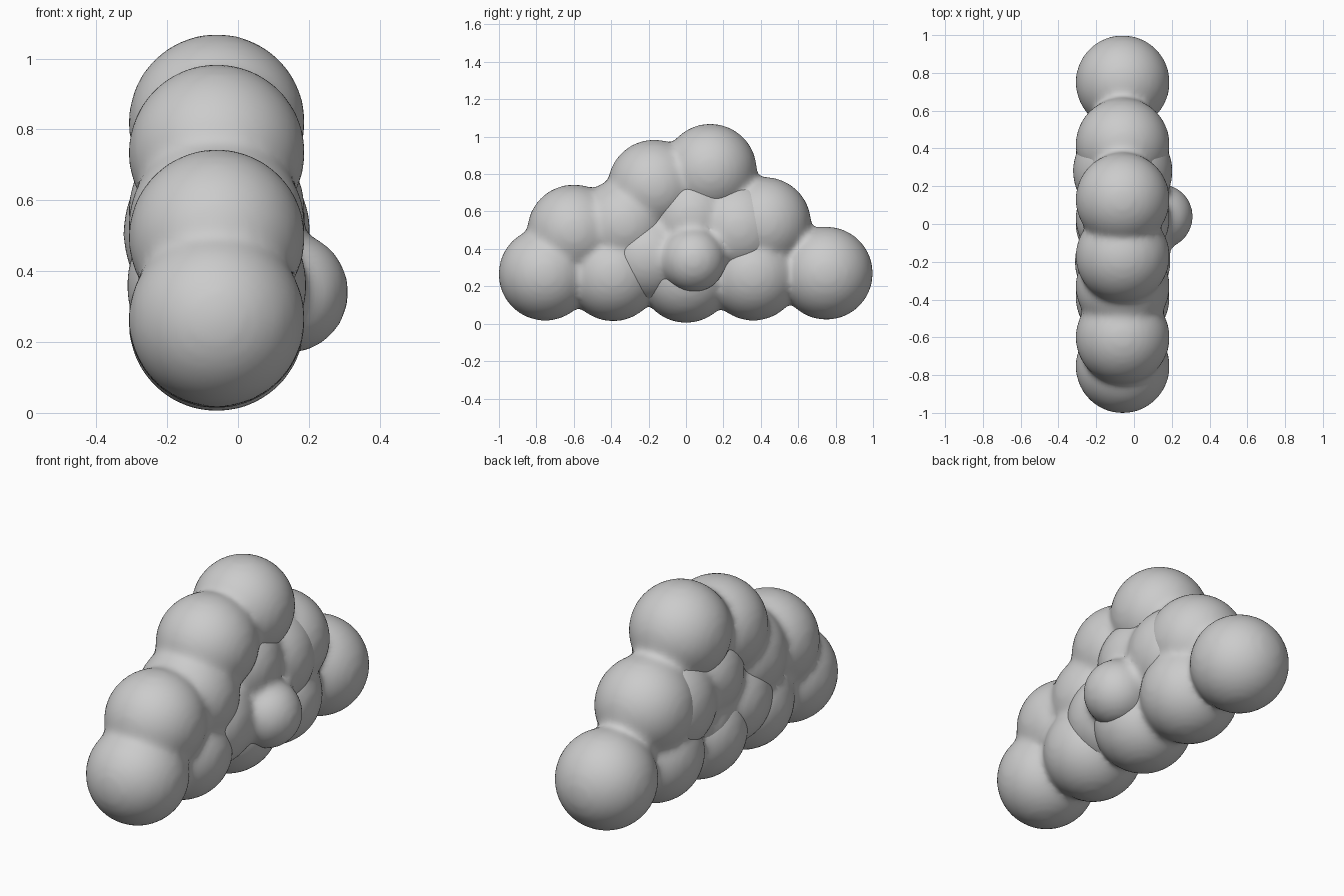
import bpy, bmesh
from mathutils import Matrix

if "Cube" in bpy.data.objects:
    bpy.data.objects.remove(bpy.data.objects["Cube"])


def puff(name, balls, smooth=14):
    """Merge balls (x, y, z, radius) into one softly blended surface."""
    bm = bmesh.new()
    for x, y, z, r in balls:
        bmesh.ops.create_icosphere(bm, subdivisions=4, radius=r,
                                   matrix=Matrix.Translation((x, y, z)))
    mesh = bpy.data.meshes.new(name)
    bm.to_mesh(mesh)
    bm.free()
    ob = bpy.data.objects.new(name, mesh)
    bpy.context.collection.objects.link(ob)
    rm = ob.modifiers.new("merge", 'REMESH')
    rm.mode = 'VOXEL'
    rm.voxel_size = 0.018
    rm.use_smooth_shade = True
    sm = ob.modifiers.new("soften", 'SMOOTH')
    sm.factor = 0.5
    sm.iterations = smooth
    return ob


X, R = -0.06, 0.25

# outer cloud: bottom row, then shoulders and top
outline = [(-0.753, 0.265), (-0.39, 0.262), (0.0, 0.253), (0.36, 0.265), (0.75, 0.27),
           (-0.60, 0.495), (-0.33, 0.53), (-0.17, 0.735), (0.13, 0.82), (0.42, 0.535)]
puff("cloud_body", [(X, y, z, R) for y, z in outline])

# inner filling that breaks through the sides, with one bulge on the right
puff("cloud_filling", [(X, -0.20, 0.36, 0.255), (X, 0.03, 0.57, 0.25),
                       (X, 0.28, 0.51, 0.265), (X, 0.04, 0.34, 0.22),
                       (0.14, 0.04, 0.34, 0.173)])
